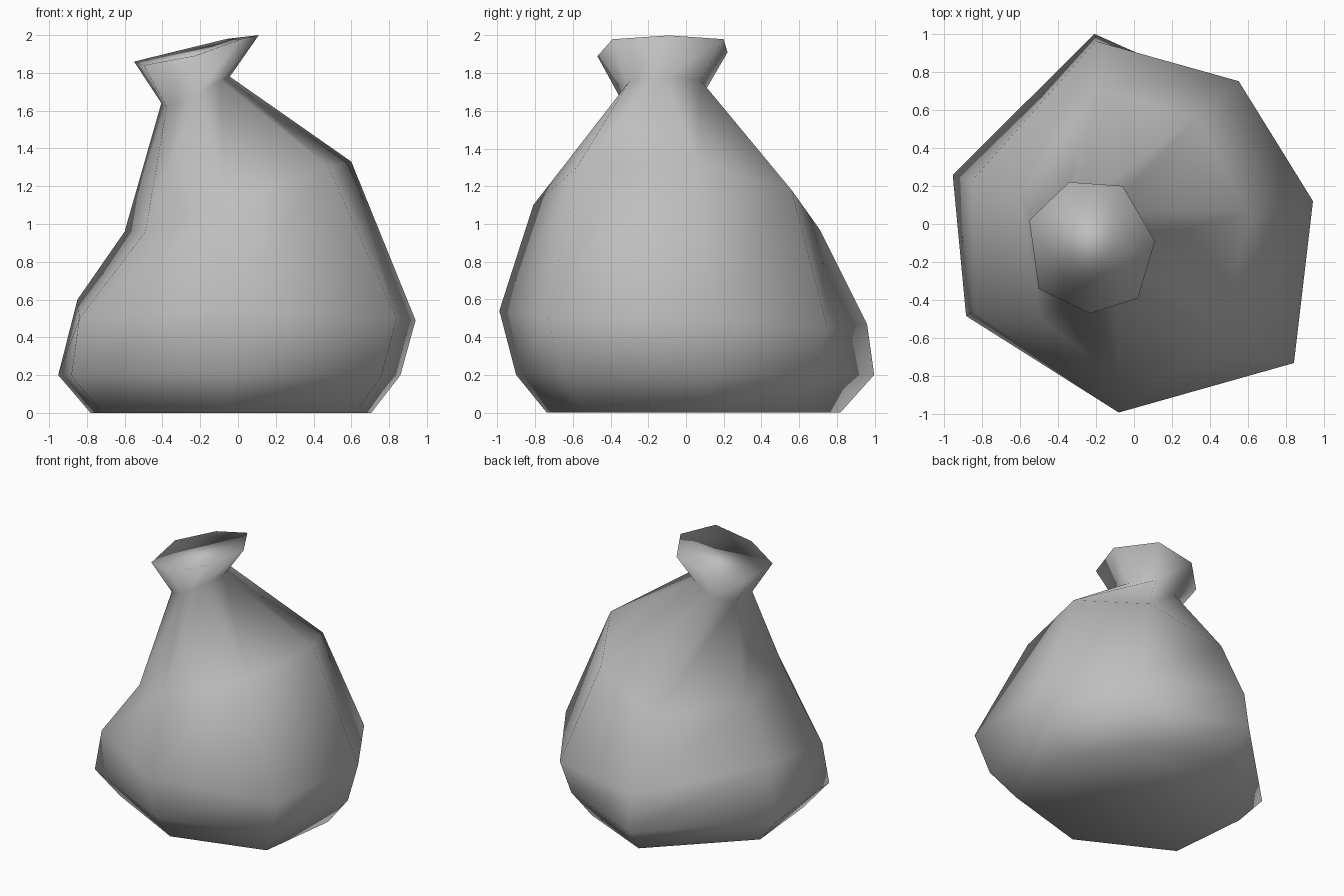
import bpy
import bmesh
from mathutils import Vector

default_cube = bpy.data.objects.get("Cube")
if default_cube:
    bpy.data.objects.remove(default_cube, do_unlink=True)

# One warm-free grey for the whole sack
grey = bpy.data.materials.new("sack grey")
grey.use_nodes = True
colour = (0.52, 0.52, 0.52, 1)
grey.diffuse_color = colour
grey.node_tree.nodes["Principled BSDF"].inputs["Base Color"].default_value = colour

# Seven folds around the sack, counter-clockwise from its left side:
# widest point of the belly, spread of the lower belly, and shoulder point
folds = [
    ((0.94, 0.12, 0.49), 0.915, (0.60, 0.06, 1.33)),
    ((0.55, 0.75, 0.45), 0.91, (0.33, 0.56, 1.18)),
    ((-0.20, 0.96, 0.47), 1.04, (-0.20, 0.71, 0.97)),
    ((-0.85, 0.23, 0.60), 1.12, (-0.60, 0.15, 0.96)),
    ((-0.84, -0.46, 0.50), 1.05, (-0.49, -0.50, 0.96)),
    ((-0.08, -0.99, 0.54), 0.91, (-0.08, -0.81, 1.10)),
    ((0.84, -0.73, 0.50), 0.905, (0.48, -0.58, 1.30)),
]

# Slanted rim of the gathered mouth, matching the folds
rim = [
    (0.11, -0.09, 2.0), (-0.06, 0.20, 1.98), (-0.34, 0.22, 1.91),
    (-0.55, 0.02, 1.86), (-0.50, -0.34, 1.84), (-0.23, -0.47, 1.89),
    (0.02, -0.39, 1.98),
]


def flatten(point, spread, height):
    """Spread a point from the centre line and place it at a height."""
    return Vector((point[0] * spread, point[1] * spread, height))


def pinch(point):
    """Draw a rim point in and down to the tied neck."""
    centre = Vector((-0.23, -0.135, 0))
    offset = Vector(point) - centre
    return centre + Vector((offset.x * 0.55, offset.y * 0.64, offset.z - 0.22))


# Rings from the base up to the mouth
belly = [fold[0] for fold in folds]
lower_belly = [flatten(mid, spread, 0.2) for mid, spread, _ in folds]
base = [flatten(point, 0.82, 0) for point in lower_belly]
shoulder = [fold[2] for fold in folds]
neck = [pinch(point) for point in rim]
rings = [base, lower_belly, belly, shoulder, neck, rim]


def loft(name, rings, material):
    """Skin closed rings of equal size and cap both ends."""
    bm = bmesh.new()
    loops = [[bm.verts.new(point) for point in ring] for ring in rings]
    count = len(loops[0])
    for below, above in zip(loops, loops[1:]):
        for i in range(count):
            j = (i + 1) % count
            bm.faces.new((below[i], below[j], above[j], above[i]))
    bm.faces.new(list(reversed(loops[0])))
    bm.faces.new(loops[-1])
    for face in bm.faces:
        face.smooth = True
    mesh = bpy.data.meshes.new(name)
    bm.to_mesh(mesh)
    bm.free()
    mesh.materials.append(material)
    obj = bpy.data.objects.new(name, mesh)
    bpy.context.collection.objects.link(obj)
    return obj


# Sack with its tied neck and flared mouth
loft("tied_sack", rings, grey)
